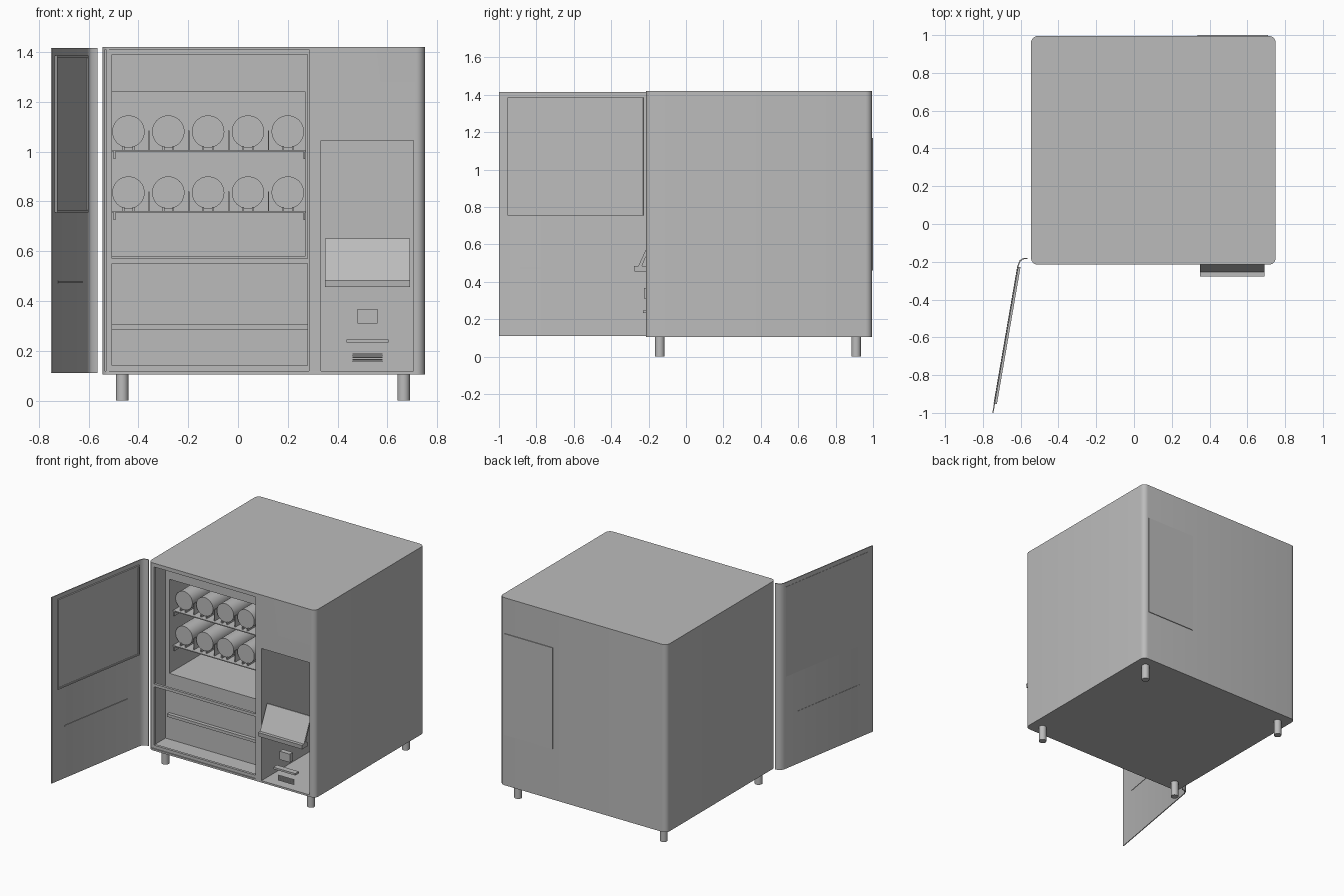
import bpy, bmesh
from math import radians, atan2
from mathutils import Vector, Matrix

cube = bpy.data.objects.get("Cube")
if cube:
    bpy.data.objects.remove(cube, do_unlink=True)

grey = bpy.data.materials.new("plain_grey")
grey.use_nodes = True
colour = (0.5, 0.5, 0.5, 1)
grey.diffuse_color = colour
grey.node_tree.nodes["Principled BSDF"].inputs["Base Color"].default_value = colour


def add(name, bm):
    bmesh.ops.recalc_face_normals(bm, faces=bm.faces)
    mesh = bpy.data.meshes.new(name)
    bm.to_mesh(mesh)
    bm.free()
    mesh.materials.append(grey)
    ob = bpy.data.objects.new(name, mesh)
    bpy.context.collection.objects.link(ob)
    return ob


def box(name, xs, ys, zs, round_edges=0):
    """Box given by its ranges, with optional rounded upright edges."""
    bm = bmesh.new()
    bmesh.ops.create_cube(bm, size=1)
    for v in bm.verts:
        v.co = [r[0] if c < 0 else r[1] for c, r in zip(v.co, (xs, ys, zs))]
    if round_edges:
        upright = [e for e in bm.edges
                   if abs(e.verts[0].co.z - e.verts[1].co.z) > 1e-4]
        bmesh.ops.bevel(bm, geom=upright, offset=round_edges, segments=6,
                        profile=0.5, affect='EDGES')
    return add(name, bm)


def cylinder(name, centre, radius, depth, along_y=False, sides=32):
    bm = bmesh.new()
    turn = Matrix.Rotation(radians(90), 4, 'X') if along_y else Matrix()
    bmesh.ops.create_cone(bm, cap_ends=True, segments=sides, radius1=radius,
                          radius2=radius, depth=depth,
                          matrix=Matrix.Translation(centre) @ turn)
    return smooth(add(name, bm))


def extrude(name, outline, axis, start, end):
    """Sweep a closed outline along an axis (0 = x, 2 = z)."""
    bm = bmesh.new()
    place = lambda a, b: (start, a, b) if axis == 0 else (a, b, start)
    face = bm.faces.new([bm.verts.new(place(*p)) for p in outline])
    new = bmesh.ops.extrude_face_region(bm, geom=[face])["geom"]
    shift = Vector((0, 0, 0))
    shift[axis] = end - start
    bmesh.ops.translate(bm, vec=shift,
                        verts=[g for g in new if isinstance(g, bmesh.types.BMVert)])
    return add(name, bm)


def smooth(ob):
    bpy.ops.object.select_all(action='DESELECT')
    bpy.context.view_layer.objects.active = ob
    ob.select_set(True)
    bpy.ops.object.shade_smooth_by_angle(angle=radians(35))
    return ob


def cut(ob, cutter):
    mod = ob.modifiers.new("opening", 'BOOLEAN')
    mod.operation, mod.solver, mod.object = 'DIFFERENCE', 'EXACT', cutter
    bpy.context.view_layer.objects.active = ob
    bpy.ops.object.modifier_apply(modifier=mod.name)
    bpy.data.objects.remove(cutter, do_unlink=True)


# Cabinet with the display bay, shelf compartment and control bay
cabinet = box("cabinet", (-.545, .75), (-.215, .995), (.105, 1.42), .035)
cut(cabinet, box("bay_cutter", (-.535, .285), (-.3, -.04), (.118, 1.41)))
cut(cabinet, box("shelf_cutter", (-.505, .272), (-.1, .9), (.58, 1.24)))
cut(cabinet, box("control_cutter", (.333, .705), (-.3, .9), (.118, 1.045)))
smooth(cabinet)

for i, x in enumerate((-.465, .665)):
    for j, y in enumerate((-.14, .91)):
        cylinder(f"leg_{i}_{j}", (x, y, .055), .025, .11)

box("back_panel", (.335, .71), (.99, 1.0), (.46, 1.17))

# Display frame with two openings
for name, xs, zs in (
        ("left_post", (-.53, -.505), (.118, 1.41)),
        ("right_post", (.28, .292), (.118, 1.41)),
        ("top_rail", (-.505, .28), (1.39, 1.41)),
        ("middle_rail", (-.505, .28), (.55, .57)),
        ("bottom_rail", (-.505, .28), (.118, .14))):
    box("frame_" + name, xs, (-.208, -.19), zs)
box("bay_ledge", (-.505, .28), (-.065, -.035), (.285, .305))

# Shelves with lips, dividers, rails and rolls
for s, z in enumerate((1.0, .755)):
    box(f"shelf_{s}", (-.505, .272), (.0, .88), (z, z + .006))
    for x in (-.5, .262):
        box(f"shelf_lip_{s}", (x, x + .008), (.0, .88), (z - .03, z))
    for i in range(5):
        x = -.44 + .16 * i
        box(f"divider_{s}", (x + .08, x + .085), (.02, .88), (z, z + .085))
        for dx in (-.02, .02):
            box(f"roll_rail_{s}", (x + dx - .004, x + dx + .004),
                (.02, .88), (z, z + .022))
        cylinder(f"roll_{s}_{i}", (x, .44, z + .08), .065, .82, True, 48)

# Control fittings
flap = [(-.255, .485), (-.178, .65), (-.168, .65), (-.235, .485)]
extrude("sloping_flap", flap, 0, .35, .69)
tray = [(-.275, .456), (-.215, .456), (-.215, .485), (-.278, .485)]
extrude("flap_tray", tray, 0, .35, .69)
box("button_box", (.48, .56), (-.225, -.19), (.31, .368))
box("slot_bar", (.435, .605), (-.23, -.19), (.233, .246))
for i in range(5):
    z = .155 + i * .0075
    box(f"vent_slat_{i}", (.46, .58), (-.215, -.205), (z, z + .005))

# Open door, a thin skin with a curled hinge edge
outer = [(-.75, -1.0), (-.615, -.215), (-.605, -.192), (-.588, -.181), (-.565, -.179)]
inner = [(-.565, -.185), (-.586, -.187), (-.6, -.197), (-.609, -.217), (-.744, -1.0)]
smooth(extrude("door", outer + inner, 2, .11, 1.415))

# Fittings laid along the door plane
hinge, tip = Vector((-.612, -.217, 0)), Vector((-.747, -1.0, 0))
run = tip - hinge
angle = atan2(run.y, run.x)


def door_fitting(name, along, across, zs):
    ob = box(name, along, across, zs)
    ob.matrix_world = Matrix.Translation(hinge) @ Matrix.Rotation(angle, 4, 'Z')
    return ob


door_fitting("door_window", (.015, .74), (-.005, .007), (.765, 1.375))
for z in (.755, 1.375):
    door_fitting("window_rim_rail", (.01, .745), (-.005, .013), (z, z + .01))
for a in (.01, .735):
    door_fitting("window_rim_post", (a, a + .01), (-.005, .013), (.765, 1.375))
door_fitting("door_slot_strip", (.11, .68), (-.005, .006), (.472, .48))
